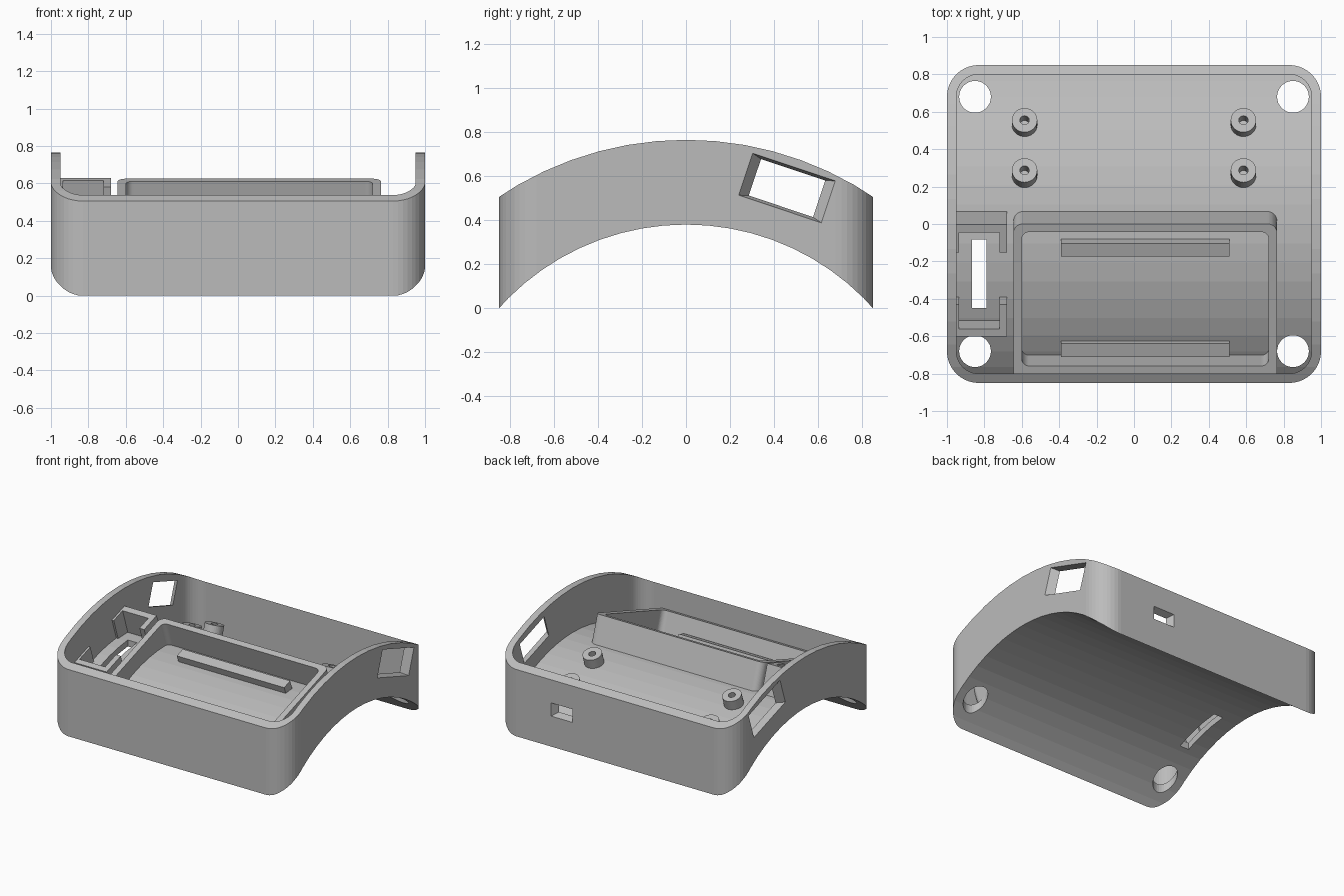
import bpy, bmesh
from math import sin, cos, pi, radians, sqrt
from mathutils import Matrix

cube = bpy.data.objects.get("Cube")
if cube:
    bpy.data.objects.remove(cube, do_unlink=True)

grey = bpy.data.materials.new("grey plastic")
grey.use_nodes = True
grey.diffuse_color = (0.5, 0.5, 0.5, 1)
grey.node_tree.nodes["Principled BSDF"].inputs["Base Color"].default_value = (0.5, 0.5, 0.5, 1)

AXIS_Z = -0.762       # height of the shared arc axis
UNDER_R, FLOOR_R, RIM_R = 1.142, 1.19, 1.527


def floor_z(y):
    return sqrt(FLOOR_R ** 2 - y * y) + AXIS_Z


def move(x, y, z, tilt=0):
    return Matrix.Translation((x, y, z)) @ Matrix.Rotation(radians(tilt), 4, 'X')


def rounded(x0, x1, y0, y1, r, steps=10):
    pts = []
    corners = [(x1 - r, y1 - r), (x0 + r, y1 - r), (x0 + r, y0 + r), (x1 - r, y0 + r)]
    for i, (cx, cy) in enumerate(corners):
        for k in range(steps + 1):
            a = (i + k / steps) * pi / 2
            pts.append((cx + r * cos(a), cy + r * sin(a)))
    return pts


def rect(hx, hy):
    return [(hx, hy), (-hx, hy), (-hx, -hy), (hx, -hy)]


def circle(r, n=32):
    return [(r * cos(2 * pi * k / n), r * sin(2 * pi * k / n)) for k in range(n)]


def loft(name, low, z0, z1, matrix=Matrix(), high=None):
    """Solid between two matching outlines."""
    bm = bmesh.new()
    a = [bm.verts.new((x, y, z0)) for x, y in low]
    b = [bm.verts.new((x, y, z1)) for x, y in (high or low)]
    bm.faces.new(a[::-1])
    bm.faces.new(b)
    for i in range(len(a)):
        j = (i + 1) % len(a)
        bm.faces.new((a[i], a[j], b[j], b[i]))
    bm.transform(matrix)
    bmesh.ops.recalc_face_normals(bm, faces=bm.faces)
    mesh = bpy.data.meshes.new(name)
    bm.to_mesh(mesh)
    bm.free()
    mesh.materials.append(grey)
    obj = bpy.data.objects.new(name, mesh)
    bpy.context.collection.objects.link(obj)
    return obj


def combine(obj, other, operation='DIFFERENCE'):
    """Apply a boolean and drop the cutter."""
    other.hide_render = True
    mod = obj.modifiers.new("cut", 'BOOLEAN')
    mod.operation, mod.solver, mod.object = operation, 'EXACT', other
    bpy.context.view_layer.update()
    result = obj.evaluated_get(bpy.context.evaluated_depsgraph_get())
    mesh = bpy.data.meshes.new_from_object(result)
    obj.modifiers.clear()
    obj.data = mesh
    bpy.data.objects.remove(other, do_unlink=True)
    return obj


def drum(r):
    turn = Matrix.Translation((0, 0, AXIS_Z)) @ Matrix.Rotation(pi / 2, 4, 'Y')
    return loft("drum_cutter", circle(r, 72), -1.5, 1.5, turn)


# Curved case shell
shell = loft("case_shell", rounded(-1, 1, -0.85, 0.85, 0.17), -0.2, 1.2)
combine(shell, drum(RIM_R), 'INTERSECT')
combine(shell, drum(UNDER_R))
cavity = loft("cavity_cutter", rounded(-0.95, 0.95, -0.8, 0.8, 0.12), -0.1, 1.3)
combine(shell, combine(cavity, drum(FLOOR_R)))

# Corner holes and tapered side windows
for sx in (-1, 1):
    for sy in (-1, 1):
        combine(shell, loft("hole_cutter", circle(0.085), -0.3, 0.4,
                            move(sx * 0.85, sy * 0.68, 0)))
    place = move(sx, 0.459, 0.546, -18.5) @ Matrix.Rotation(sx * pi / 2, 4, 'Y')
    combine(shell, loft("window_cutter", rect(0.085, 0.145), -0.06, 0.01, place,
                        rect(0.103, 0.207)))

# Tapered port in the back wall and switch slot in the floor
combine(shell, loft("port_cutter", rect(0.054, 0.026), -0.06, 0.01,
                    move(0.445, 0.85, 0.28, -90), rect(0.096, 0.054)))
combine(shell, loft("slot_cutter", rect(0.038, 0.183), 0, 0.6, move(-0.827, -0.265, 0)))

# Tilted battery tray
TILT = 18.4
deck = move(0, 0, 0.625, TILT)
tray = loft("battery_tray", rounded(-0.645, 0.765, -0.885, 0, 0.05), -0.4, 0, deck)
combine(tray, loft("tray_cutter", rounded(-0.6, 0.72, -0.8, -0.045, 0.04), -0.5, 0.1, deck))
combine(tray, drum(1.17))

# Battery support ribs
for name, y in (("back_rib", -0.14), ("front_rib", -0.675)):
    rib = loft(name, rect(0.45, 0.037), -0.13, 0, move(0.06, y, floor_z(y) + 0.06, 20))
    combine(rib, drum(1.17))


# Switch brackets, each a U shape against the side wall
def bracket(name, outer, inner, tip):
    outline = [(-0.97, outer), (-0.68, outer), (-0.68, tip), (-0.72, tip),
               (-0.72, inner), (-0.935, inner), (-0.935, tip), (-0.97, tip)]
    combine(loft(name, outline, -0.4, 0.005, deck), drum(1.17))


bracket("back_switch_bracket", 0, -0.047, -0.158)
bracket("front_switch_bracket", -0.632, -0.59, -0.453)

# Board standoffs
for sx, side in ((-1, "right"), (1, "left")):
    for y, row in ((0.262, "front"), (0.53, "back")):
        place = move(sx * 0.585, y, floor_z(y), -18.5)
        post = loft(f"{row}_{side}_standoff", circle(0.068), -0.03, 0.08, place)
        combine(post, loft("pilot_cutter", circle(0.025, 16), 0, 0.2, place))
